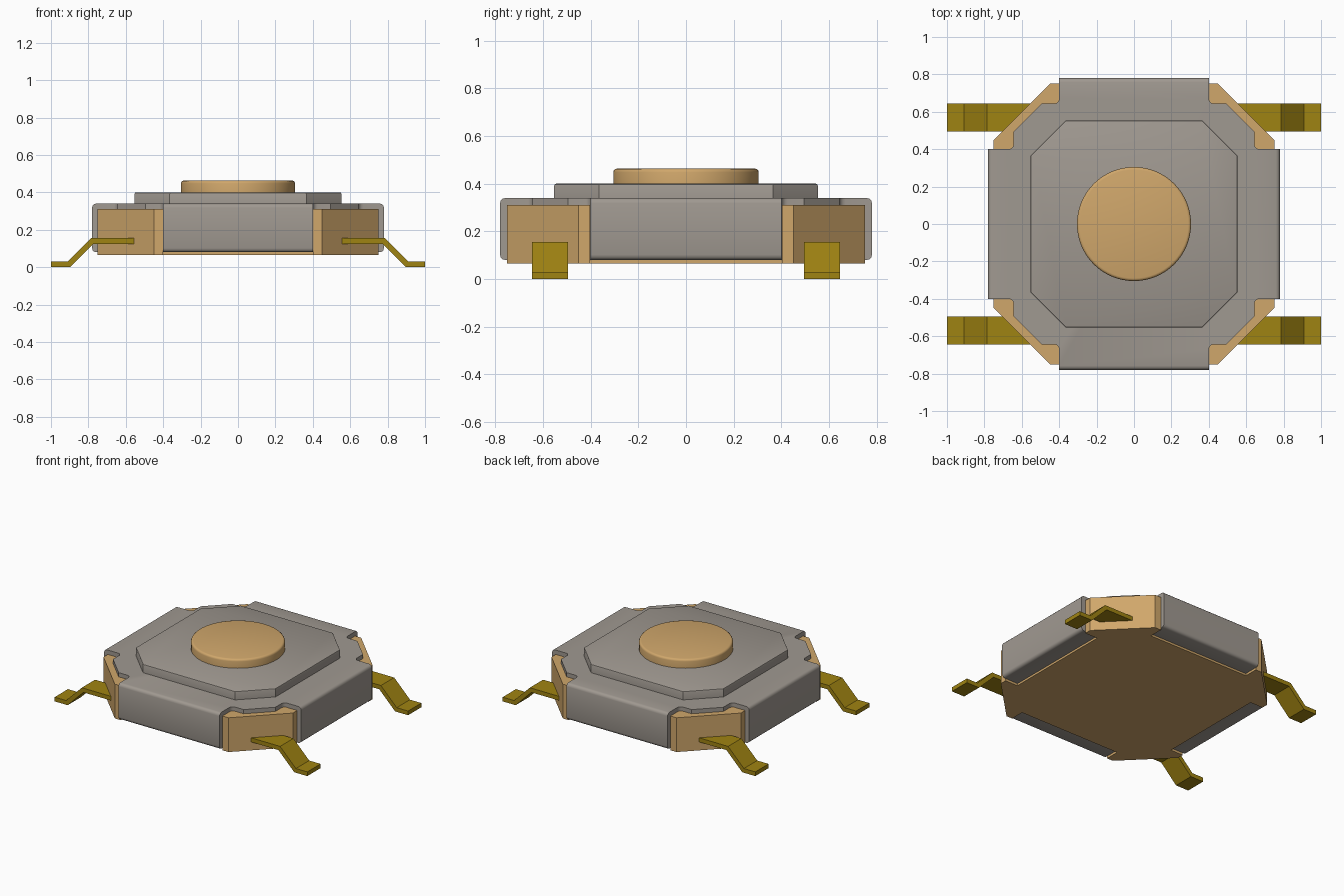
import bpy
import bmesh
import math

if "Cube" in bpy.data.objects:
    bpy.data.objects.remove(bpy.data.objects["Cube"], do_unlink=True)


def make_material(name, rgb):
    mat = bpy.data.materials.new(name)
    mat.use_nodes = True
    mat.diffuse_color = (*rgb, 1)
    mat.node_tree.nodes["Principled BSDF"].inputs["Base Color"].default_value = (*rgb, 1)
    return mat


GREY = make_material("warm grey metal", (0.352, 0.319, 0.283))
TAN = make_material("tan plastic", (0.631, 0.386, 0.147))
GOLD = make_material("dark gold", (0.347, 0.227, 0.006))


def four_fold(points):
    """Repeat a corner outline by quarter turns about z."""
    ring = []
    for turn in range(4):
        c, s = (1, 0, -1, 0)[turn], (0, 1, 0, -1)[turn]
        ring += [(x * c - y * s, x * s + y * c) for x, y in points]
    return ring


def prism(name, outline, z0, z1, mat, bevel=0, pick=None, segments=3):
    """Extrude an outline upward and round the edges chosen by pick."""
    bm = bmesh.new()
    face = bm.faces.new([bm.verts.new((x, y, z0)) for x, y in outline])
    top = bmesh.ops.extrude_face_region(bm, geom=[face])["geom"]
    bmesh.ops.translate(bm, vec=(0, 0, z1 - z0),
                        verts=[g for g in top if isinstance(g, bmesh.types.BMVert)])
    bmesh.ops.recalc_face_normals(bm, faces=bm.faces)
    if bevel:
        bmesh.ops.bevel(bm, geom=[e for e in bm.edges if pick(e)], offset=bevel,
                        segments=segments, profile=0.5, affect='EDGES')
    return finish(name, bm, mat)


def finish(name, bm, mat):
    mesh = bpy.data.meshes.new(name)
    bm.to_mesh(mesh)
    bm.free()
    mesh.materials.append(mat)
    obj = bpy.data.objects.new(name, mesh)
    bpy.context.collection.objects.link(obj)
    bpy.ops.object.select_all(action='DESELECT')
    obj.select_set(True)
    bpy.context.view_layer.objects.active = obj
    bpy.ops.object.shade_smooth_by_angle(angle=math.radians(35))
    return obj


def top_rim(z):
    return lambda e: all(abs(v.co.z - z) < 1e-4 for v in e.verts)


def flap_rim(e):
    a, b = e.verts[0].co, e.verts[1].co
    return abs(a.z - b.z) < 1e-4 and any(
        min(abs(a[i]), abs(b[i])) > 0.77 for i in (0, 1))


# Plastic base: chamfered square with a slot in each side for the cover's flaps
base_corner = [(0.65, 0.402), (0.75, 0.402), (0.75, 0.45),
               (0.45, 0.75), (0.402, 0.75), (0.402, 0.65)]
prism("base", four_fold(base_corner), 0.065, 0.31, TAN)

# Metal cover: four wide flaps, with filleted notches at the corners
fillet = [(0.67 - 0.027 * math.sin(a), 0.427 - 0.027 * math.cos(a))
          for a in (i * math.pi / 8 for i in range(5))]
half = [(0.78, 0.40)] + fillet + [(0.643, 0.495)]
cover_corner = half + [(y, x) for x, y in reversed(half)]
prism("cover", four_fold(cover_corner), 0.08, 0.34, GREY, 0.022, flap_rim)

# Raised octagonal step on the cover
step_corner = [(0.553, 0.365), (0.365, 0.553)]
prism("cover_step", four_fold(step_corner), 0.33, 0.40, GREY, 0.008, top_rim(0.40), 2)

# Round push button
circle = [(0.305 * math.cos(i * math.tau / 64), 0.305 * math.sin(i * math.tau / 64))
          for i in range(64)]
prism("button", circle, 0.39, 0.463, TAN, 0.015, top_rim(0.463))

# Four bent leads, each a side profile extruded along y
lead_profile = [(0.50, 0.155), (0.785, 0.155), (0.91, 0.03), (1.0, 0.03),
                (1.0, 0.0), (0.897, 0.0), (0.772, 0.125), (0.50, 0.125)]
for side, sx in (("left", 1), ("right", -1)):
    for end, y0 in (("front", -0.645), ("back", 0.495)):
        bm = bmesh.new()
        face = bm.faces.new([bm.verts.new((sx * x, y0, z)) for x, z in lead_profile])
        new = bmesh.ops.extrude_face_region(bm, geom=[face])["geom"]
        bmesh.ops.translate(bm, vec=(0, 0.15, 0),
                            verts=[g for g in new if isinstance(g, bmesh.types.BMVert)])
        bmesh.ops.recalc_face_normals(bm, faces=bm.faces)
        finish(f"lead_{end}_{side}", bm, GOLD)
